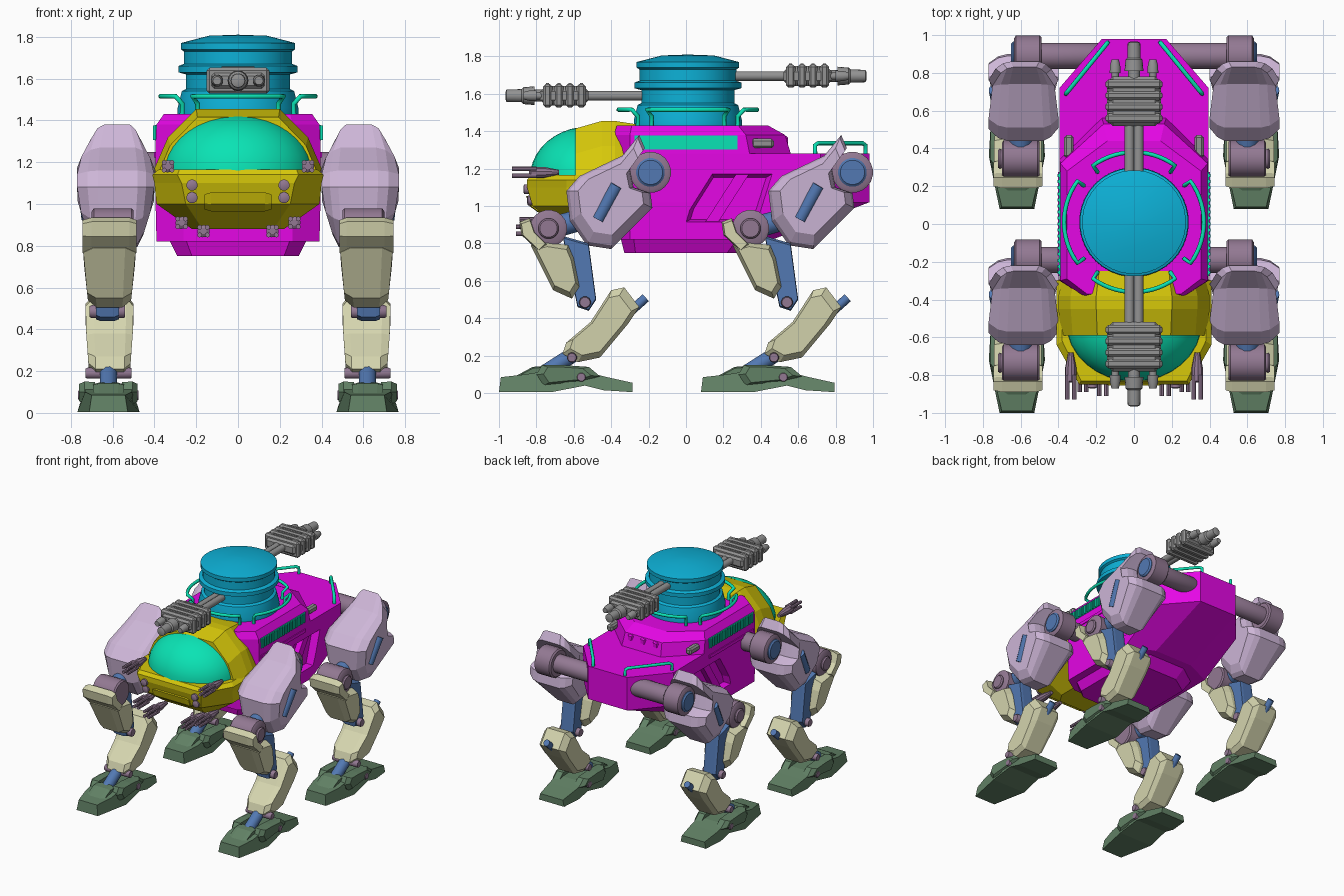
import bpy, bmesh, math
from mathutils import Vector

cube = bpy.data.objects.get("Cube")
if cube:
    bpy.data.objects.remove(cube)


def material(name, r, g, b):
    m = bpy.data.materials.new(name)
    m.use_nodes = True
    m.diffuse_color = (r, g, b, 1)
    bsdf = next(n for n in m.node_tree.nodes if n.type == 'BSDF_PRINCIPLED')
    bsdf.inputs["Base Color"].default_value = (r, g, b, 1)
    return m


MAGENTA = material("magenta", .78, .002, .78)
YELLOW = material("yellow", .68, .58, .003)
TEAL = material("teal", .003, .77, .46)
CYAN = material("cyan_blue", .004, .44, .68)
LAVENDER = material("lavender", .63, .48, .70)
PURPLE = material("dusky_purple", .29, .19, .29)
BEIGE = material("beige", .67, .67, .43)
GREEN = material("dark_green", .12, .22, .13)
STEEL = material("steel_blue", .085, .19, .45)
GREY = material("grey", .29, .29, .29)
round_parts = []


def finish(name, bm, mat, smooth=False):
    bmesh.ops.recalc_face_normals(bm, faces=bm.faces)
    me = bpy.data.meshes.new(name)
    bm.to_mesh(me)
    bm.free()
    me.materials.append(mat)
    ob = bpy.data.objects.new(name, me)
    bpy.context.collection.objects.link(ob)
    if smooth:
        round_parts.append(ob)
    return ob


def loft(name, rings, mat, smooth=False):
    """Skin a list of equal point rings and cap both ends."""
    bm = bmesh.new()
    vs = [[bm.verts.new(p) for p in ring] for ring in rings]
    n = len(vs[0])
    for a, b in zip(vs, vs[1:]):
        for i in range(n):
            j = (i + 1) % n
            bm.faces.new((a[i], a[j], b[j], b[i]))
    bm.faces.new(vs[0])
    bm.faces.new(vs[-1])
    return finish(name, bm, mat, smooth)


def slab(name, profile, cuts, mat, side=1, dy=0, width=lambda y, z: 1):
    """Side profile in (y, z), skinned over (x, scale) cuts; width narrows it locally."""
    cy = sum(p[0] for p in profile) / len(profile)
    cz = sum(p[1] for p in profile) / len(profile)
    cx = (cuts[0][0] + cuts[-1][0]) / 2
    return loft(name, [[(side * (cx + (x - cx) * width(y, z)), dy + cy + (y - cy) * k, cz + (z - cz) * k)
                        for y, z in profile] for x, k in cuts], mat)


def turned(name, p, axis, profile, mat, n=20):
    """Round part: (distance, radius) steps along an axis from p."""
    p, axis = Vector(p), Vector(axis).normalized()
    u = axis.orthogonal().normalized()
    v = axis.cross(u)
    ang = [math.tau * i / n for i in range(n)]
    return loft(name, [[p + axis * d + (u * math.cos(a) + v * math.sin(a)) * r for a in ang]
                       for d, r in profile], mat, True)


def rod(name, a, b, r, mat, n=12):
    d = Vector(b) - Vector(a)
    return turned(name, a, d, [(0, r), (d.length, r)], mat, n)


def box(name, c, size, mat, bevel=0.0):
    bm = bmesh.new()
    bmesh.ops.create_cube(bm, size=1)
    for v in bm.verts:
        v.co = Vector(c) + Vector(v.co[i] * size[i] for i in range(3))
    if bevel:
        bmesh.ops.bevel(bm, geom=bm.edges[:], offset=bevel, segments=1, affect='EDGES')
    return finish(name, bm, mat)


def rail(name, pts):
    cu = bpy.data.curves.new(name, 'CURVE')
    cu.dimensions = '3D'
    cu.bevel_depth, cu.bevel_resolution, cu.use_fill_caps = .012, 2, True
    sp = cu.splines.new('POLY')
    sp.points.add(len(pts) - 1)
    for q, p in zip(sp.points, pts):
        q.co = (*p, 1)
    cu.materials.append(TEAL)
    ob = bpy.data.objects.new(name, cu)
    bpy.context.collection.objects.link(ob)
    bpy.ops.object.select_all(action='DESELECT')
    ob.select_set(True)
    bpy.context.view_layer.objects.active = ob
    bpy.ops.object.convert(target='MESH')


def plan(z, hw, fw, rw, yf, yfs, yrs, yr):
    """Eight-sided plan ring with cut corners."""
    half = [(rw, yr), (hw, yrs), (hw, yfs), (fw, yf)]
    return [(x, y, z) for x, y in half] + [(-x, y, z) for x, y in half[::-1]]


# Hull with stepped deck, belly tray and side recesses
hull = loft("hull", [plan(.82, .39, .26, .17, -.385, -.30, .36, .46),
                     plan(1.02, .395, .26, .17, -.385, -.30, .72, .98),
                     plan(1.28, .395, .26, .17, -.385, -.30, .72, .98),
                     plan(1.281, .395, .26, .17, -.385, -.30, .34, .56),
                     plan(1.38, .39, .26, .16, -.385, -.30, .32, .53),
                     plan(1.43, .355, .25, .14, -.37, -.29, .28, .44)], MAGENTA)
loft("belly_tray", [plan(.75, .29, .22, .14, -.33, -.27, .22, .32),
                    plan(.83, .33, .25, .16, -.35, -.28, .28, .40)], MAGENTA)
for s in (1, -1):
    cutter = slab("recess_cutter", [(.0, .915), (.02, .98), (.14, 1.17), (.46, 1.17), (.38, .915)],
                  [(.345, .88), (.42, 1.06)], MAGENTA, s)
    cutter.hide_render = True
    cutter.hide_set(True)
    mod = hull.modifiers.new("recess", 'BOOLEAN')
    mod.object, mod.operation, mod.solver = cutter, 'DIFFERENCE', 'EXACT'
    slab("recess_brace", [(.10, .91), (.27, 1.175), (.34, 1.175), (.17, .91)],
         [(.34, 1), (.388, 1)], MAGENTA, s)
    box("grille_backing", (s * .392, .0, 1.34), (.012, .55, .075), TEAL)
    for i in range(17):
        box("grille_slat", (s * .398, -.256 + i * .032, 1.34), (.016, .016, .07), TEAL)
    box("side_vent", (s * .345, .41, 1.335), (.05, .12, .05), GREY, .012)
    box("side_ledge", (s * .392, .0, 1.235), (.02, .55, .025), MAGENTA)
    a, b = Vector((s * .36, .69, 1.28)), Vector((s * .14, .96, 1.28))
    up = Vector((0, 0, .045))
    rail("rear_rail", [a, a + up, a.lerp(b, .06) + up * 1.25, a.lerp(b, .94) + up * 1.25, b + up, b])
for x in (-.11, 0, .11):
    box("rear_vent", (x, .51, 1.35), (.05, .07, .05), MAGENTA, .01)

# Cockpit: lower tub, upper frame and domed windshield
loft("cockpit_tub", [plan(.88, .22, .17, .2, -.66, -.58, -.30, -.25),
                     plan(1.0, .39, .25, .3, -.82, -.62, -.30, -.25),
                     plan(1.10, .40, .27, .3, -.85, -.64, -.30, -.25),
                     plan(1.14, .41, .29, .3, -.85, -.64, -.30, -.25),
                     plan(1.165, .38, .28, .3, -.83, -.62, -.30, -.25)], YELLOW)
loft("cockpit_frame", [[(x * k, y, z + dz) for x, z in
                        [(.40, 1.14), (.335, 1.29), (.20, 1.425), (-.20, 1.425), (-.335, 1.29), (-.40, 1.14)]]
                       for y, k, dz in [(-.59, .97, -.01), (-.45, 1.0, .03), (-.38, 1.0, .03), (-.25, .92, .01)]],
     YELLOW)
slab("nose_panel", [(-.855, 1.055), (-.837, 1.0), (-.79, .965), (-.75, .965), (-.80, 1.055)],
     [(-.16, .8), (-.13, 1), (.13, 1), (.16, .8)], YELLOW)
bm = bmesh.new()
bmesh.ops.create_uvsphere(bm, u_segments=32, v_segments=20, radius=1)
for v in bm.verts:
    v.co = Vector((v.co.x * .36, -.52 + v.co.y * .315, 1.15 + v.co.z * .275))
for co, no in (((0, -.575, 1.3), (0, 1, .1)), ((0, 0, 1.155), (0, 0, -1))):
    bmesh.ops.bisect_plane(bm, geom=bm.verts[:] + bm.edges[:] + bm.faces[:],
                           plane_co=co, plane_no=no, clear_outer=True)
finish("windshield", bm, TEAL, True)

# Nose lamps and small clustered guns
for s in (1, -1):
    for z, y in ((1.09, -.83), (1.03, -.81)):
        turned("nose_lamp", (s * .22, y, z), (0, -1, 0), [(0, .027), (.035, .027), (.04, .015)], PURPLE, 12)
    for x, y, z in ((.335, -.78, 1.18), (.27, -.74, .91), (.165, -.76, .87)):
        turned("small_gun_body", (s * x, y + .1, z), (0, -1, 0),
               [(0, .014), (.08, .03), (.15, .03), (.16, .015)], PURPLE, 10)
        for k in range(4):
            t = math.tau * (k + .5) / 4
            dx, dz = .026 * math.cos(t), .026 * math.sin(t)
            rod("small_gun_barrel", (s * x + dx, y - .02, z + dz), (s * x + dx, y - .15, z + dz), .012, PURPLE, 8)

# Turret and its ring of rails
turned("turret", (0, .01, 1.42), (0, 0, 1),
       [(0, .29), (.04, .29), (.12, .27), (.13, .25), (.20, .25), (.21, .287), (.24, .287),
        (.25, .26), (.31, .26), (.32, .275), (.35, .275), (.385, .14), (.39, .0005)], CYAN, 36)
for centre, span in ((90, 36), (270, 36), (0, 36), (180, 36)):
    arc = [math.radians(centre - span + span * 2 * i / 14) for i in range(15)]
    pts = [(.37 * math.cos(t), .01 + .37 * math.sin(t), 1.515) for t in arc]
    foot = [(.33 * math.cos(t), .01 + .33 * math.sin(t), 1.42) for t in (arc[0], arc[-1])]
    knee = [(x, y, 1.48) for x, y, z in foot]
    rail("turret_rail", [foot[0], knee[0]] + pts + [knee[1], foot[1]])

# Fore and aft cannons
for s, z in ((-1, 1.59), (1, 1.695)):
    for x in (-.024, .024):
        rod("cannon_arm", (x, s * .15, z), (x, s * .54, z), .026, GREY)
    box("cannon_body", (0, s * .65, z), (.285, .26, .105), GREY, .03)
    for i in range(4):
        box("cannon_rib", (0, s * (.56 + i * .06), z), (.30, .05, .125), GREY, .014)
        box("cannon_slot", (0, s * (.56 + i * .06), z + .062), (.16, .016, .012), GREY)
    turned("main_barrel", (0, s * .76, z), (0, s, 0),
           [(0, .032), (.05, .032), (.05, .05), (.11, .045), (.12, .035), (.20, .033), (.205, .02)], GREY, 16)
    for x in (-.1, .1):
        turned("side_barrel", (x, s * .76, z), (0, s, 0),
               [(0, .02), (.04, .02), (.04, .03), (.08, .028), (.11, .02)], GREY, 12)

# Four matching legs
THIGH = [(-.25, 1.38), (-.34, 1.27), (-.57, 1.16), (-.64, 1.08), (-.62, .92), (-.53, .79),
         (-.40, .77), (-.18, .99), (-.19, 1.07), (-.28, 1.10), (-.30, 1.20), (-.22, 1.31)]
KNEE_GUARD = [(-.89, .915), (-.835, .935), (-.81, .86), (-.74, .79), (-.78, .75), (-.88, .845)]
FORE_SHIN = [(-.83, .79), (-.76, .81), (-.63, .79), (-.60, .72), (-.57, .57), (-.61, .505), (-.71, .55)]
SHANK = [(-.40, .55), (-.33, .565), (-.25, .46), (-.31, .37), (-.46, .19), (-.58, .165),
         (-.66, .21), (-.64, .27), (-.51, .38)]
SOLE = [(-1, .005), (-.99, .085), (-.86, .10), (-.74, .12), (-.52, .11), (-.42, .085),
        (-.285, .055), (-.285, .005), (-.44, .015), (-.54, .04), (-.72, .005)]
ANKLE_BLOCK = [(-.80, .10), (-.77, .15), (-.66, .15), (-.52, .14), (-.46, .09), (-.56, .06), (-.76, .04)]


def leg(tag, s, dy):
    def P(x, y, z):
        return (s * x, y + dy, z)

    def part(name, prof, cuts, mat, width=lambda y, z: 1):
        slab(f"{tag}_{name}", prof, cuts, mat, s, dy, width)

    def pin(name, x0, x1, y, z, r, mat, n=20):
        turned(f"{tag}_{name}", P(x0, y, z), (s, 0, 0),
               [(0, r * .9), (.01, r), (x1 - x0 - .01, r), (x1 - x0, r * .85)], mat, n)

    # Hip and thigh
    pin("hip_axle", .12, .52, -.19, 1.18, .07, PURPLE)
    pin("hip_drum", .49, .635, -.19, 1.18, .11, PURPLE)
    pin("hip_hub", .60, .65, -.19, 1.18, .077, STEEL)
    part("thigh", THIGH, [(.40, .74), (.44, .92), (.48, 1), (.67, 1), (.72, .94), (.77, .76)], LAVENDER,
         lambda y, z: 1 - max(0, z - 1.22) * 2.2 - max(0, 1.0 - z) * 1.25)
    rod(f"{tag}_thigh_piston", P(.735, -.37, 1.11), P(.715, -.47, .93), .035, STEEL)
    # Knee and forward shin cover
    pin("knee", .50, .70, -.735, .88, .10, PURPLE)
    pin("knee_cap", .70, .72, -.735, .88, .055, PURPLE)
    rod(f"{tag}_knee_link", P(.60, -.73, .88), P(.60, -.48, .95), .06, STEEL)
    part("knee_guard", KNEE_GUARD, [(.485, .85), (.52, 1), (.70, 1), (.745, .85)], BEIGE)
    part("fore_shin", FORE_SHIN, [(.49, .8), (.54, 1), (.69, 1), (.74, .8)], BEIGE,
         lambda y, z: 1 - max(0, .75 - z) * .7)
    # Strut and lower shank
    part("strut", [(-.66, .84), (-.52, .80), (-.48, .50), (-.52, .44), (-.58, .46)],
         [(.57, .95), (.59, 1), (.66, 1), (.68, .95)], STEEL)
    pin("shank_pin", .54, .71, -.54, .485, .032, PURPLE, 12)
    part("shank", SHANK, [(.50, .8), (.535, 1), (.69, 1), (.73, .8)], BEIGE,
         lambda y, z: .86 + min(.14, max(0, z - .17) * .5))
    rod(f"{tag}_shank_piston", P(.615, -.36, .38), P(.615, -.215, .51), .025, STEEL)
    # Ankle and foot
    rod(f"{tag}_ankle_link", P(.62, -.77, .10), P(.62, -.55, .24), .042, STEEL)
    pin("ankle_pin", .51, .73, -.61, .19, .027, PURPLE, 12)
    pin("foot_pin", .475, .765, -.56, .085, .025, PURPLE, 12)
    part("foot", SOLE, [(.47, 1), (.77, 1)], GREEN,
         lambda y, z: min(1, .62 + (y + 1) * 2.2, 1 - (y + .5) * 1.2) * (1 - z * 2))
    part("instep", [(-.95, .07), (-.82, .14), (-.76, .145), (-.72, .09)],
         [(.545, .75), (.575, 1), (.665, 1), (.695, .75)], GREEN)
    for e in (-1, 1):
        part("ankle_block", ANKLE_BLOCK,
             [(.62 + e * .065, .95), (.62 + e * .115, 1), (.62 + e * .14, .75)], GREEN)


for s, side in ((1, "left"), (-1, "right")):
    leg(f"front_{side}", s, 0)
    leg(f"rear_{side}", s, 1.08)

# Smooth the round parts, keeping crisp edges
bpy.ops.object.select_all(action='DESELECT')
for ob in round_parts:
    ob.select_set(True)
bpy.context.view_layer.objects.active = round_parts[0]
bpy.ops.object.shade_smooth_by_angle(angle=math.radians(35))
